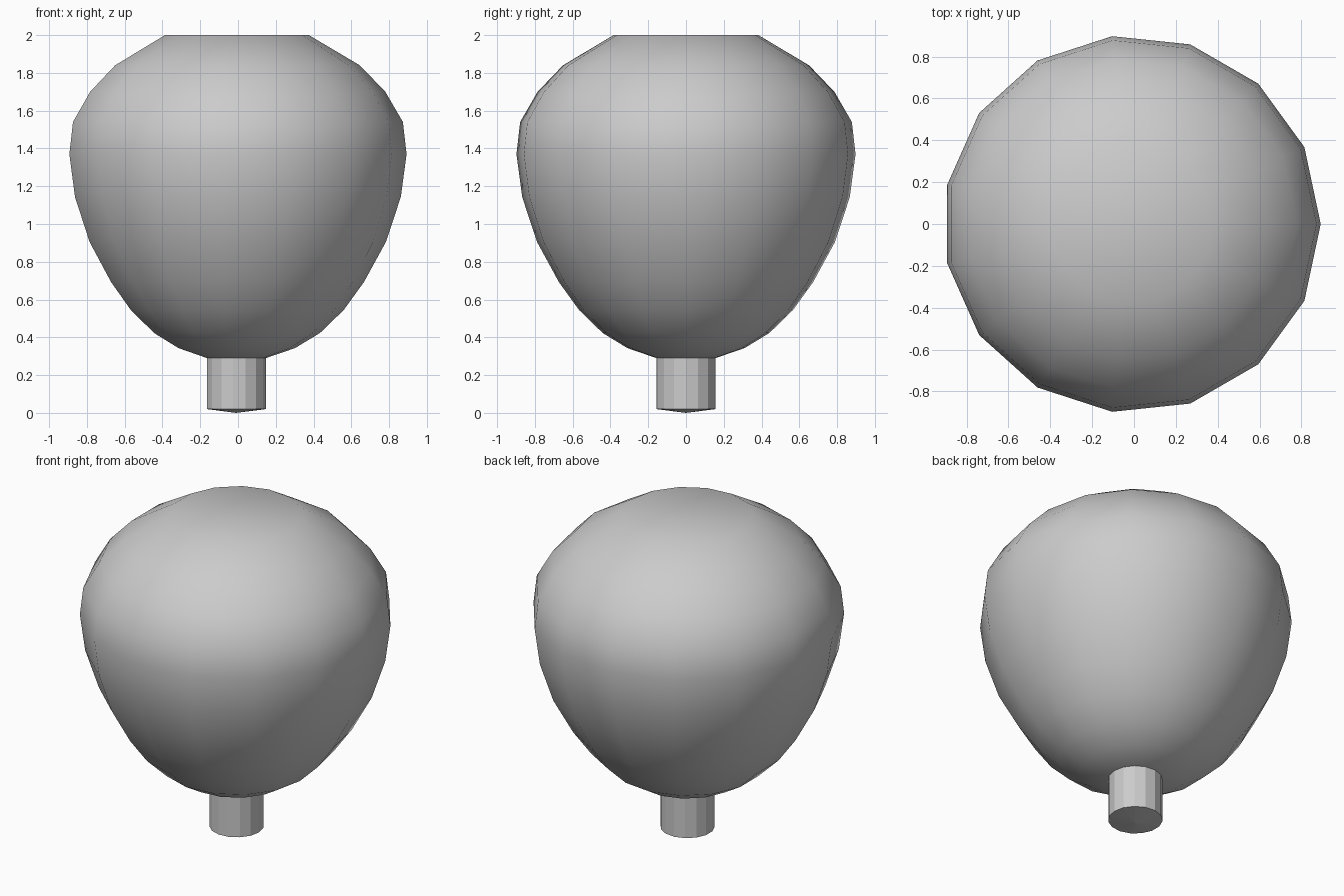
import bpy
import bmesh
from math import cos, sin, tau

cube = bpy.data.objects.get("Cube")
if cube:
    bpy.data.objects.remove(cube, do_unlink=True)

SIDES = 15
CENTRE_X = -0.01

grey = bpy.data.materials.new("plain grey")
grey.use_nodes = True
grey.diffuse_color = (0.6, 0.6, 0.6, 1)
grey.node_tree.nodes["Principled BSDF"].inputs["Base Color"].default_value = (0.6, 0.6, 0.6, 1)


def lathe(name, profile, smooth):
    """Revolve (radius, z) points, bottom to top; radius 0 closes an end."""
    bm = bmesh.new()
    rings = []
    for r, z in profile:
        if r == 0:
            rings.append([bm.verts.new((CENTRE_X, 0, z))] * SIDES)
        else:
            rings.append([bm.verts.new((CENTRE_X + r * cos(tau * i / SIDES),
                                        r * sin(tau * i / SIDES), z))
                          for i in range(SIDES)])
    for low, high in zip(rings, rings[1:]):
        for i in range(SIDES):
            j = (i + 1) % SIDES
            corners = dict.fromkeys((low[i], low[j], high[j], high[i]))
            bm.faces.new(list(corners)).smooth = smooth
    bmesh.ops.recalc_face_normals(bm, faces=bm.faces)
    mesh = bpy.data.meshes.new(name)
    bm.to_mesh(mesh)
    bm.free()
    mesh.materials.append(grey)
    obj = bpy.data.objects.new(name, mesh)
    bpy.context.collection.objects.link(obj)
    return obj


# Rounded knob head with a flat top
lathe("knob_head", [
    (0, 0.29), (0.157, 0.29), (0.312, 0.343), (0.444, 0.423), (0.57, 0.545),
    (0.677, 0.693), (0.793, 0.905), (0.872, 1.143), (0.9025, 1.37),
    (0.883, 1.54), (0.79, 1.70), (0.655, 1.84), (0.385, 2), (0, 2)], True)

# Faceted stem with a shallow pointed underside
lathe("stem", [(0, 0), (0.157, 0.02), (0.157, 0.3), (0, 0.3)], False)
